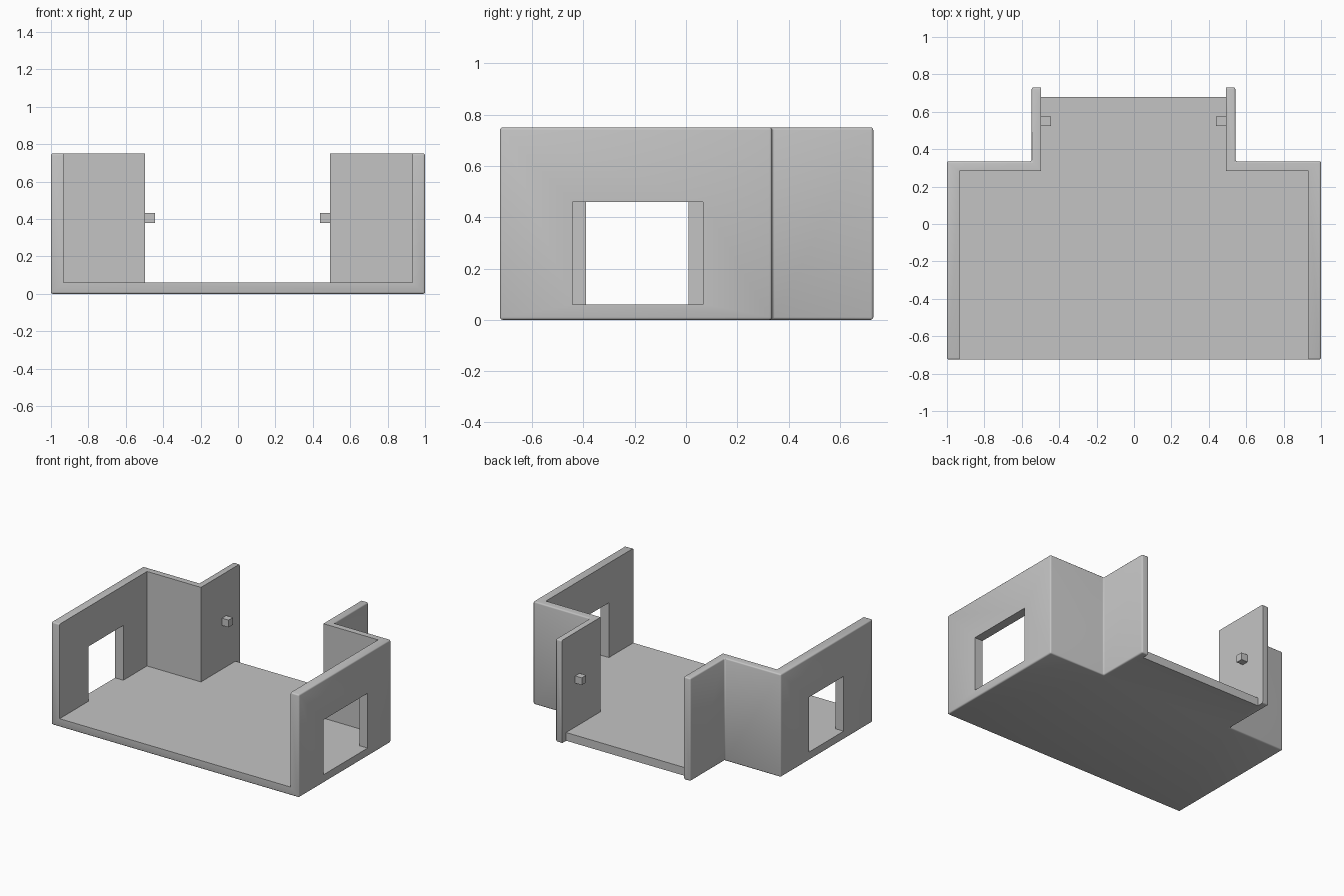
import bpy
import bmesh

default = bpy.data.objects.get("Cube")
if default:
    bpy.data.objects.remove(default, do_unlink=True)

# Plain grey for every part
grey = bpy.data.materials.new("plain grey")
grey.use_nodes = True
COLOUR = (0.55, 0.55, 0.55, 1)
grey.diffuse_color = COLOUR
grey.node_tree.nodes["Principled BSDF"].inputs["Base Color"].default_value = COLOUR

# Main dimensions
FRONT, STEP, BACK = -0.725, 0.335, 0.73
FLOOR, TOP = 0.06, 0.75
NECK_L, NECK_R = -0.497, 0.492      # inner faces of the neck walls
NECK_WALL, SIDE_WALL = 0.05, 0.067


def prism(name, outline, z0, z1, bevel=0):
    """Extrude a counter-clockwise outline upward, optionally easing its edges."""
    bm = bmesh.new()
    base = bm.faces.new([bm.verts.new((x, y, z0)) for x, y in outline])
    out = bmesh.ops.extrude_face_region(bm, geom=[base], use_keep_orig=True)
    moved = [v for v in out["geom"] if isinstance(v, bmesh.types.BMVert)]
    bmesh.ops.translate(bm, verts=moved, vec=(0, 0, z1 - z0))
    bmesh.ops.recalc_face_normals(bm, faces=bm.faces[:])
    if bevel:
        bmesh.ops.bevel(bm, geom=bm.edges[:], offset=bevel, segments=3,
                        profile=0.5, affect='EDGES', clamp_overlap=True)
    mesh = bpy.data.meshes.new(name)
    bm.to_mesh(mesh)
    bm.free()
    mesh.materials.append(grey)
    obj = bpy.data.objects.new(name, mesh)
    bpy.context.collection.objects.link(obj)
    return obj


def block(name, x0, x1, y0, y1, z0, z1):
    return prism(name, [(x0, y0), (x1, y0), (x1, y1), (x0, y1)], z0, z1)


def tee(side, front, step, left, right, back):
    """Wide body with a narrower neck at the back."""
    return [(-side, front), (side, front), (side, step), (right, step),
            (right, back), (left, back), (left, step), (-side, step)]


# Solid T-shaped body with softened outer edges
shell = prism("room_shell",
              tee(1, FRONT, STEP, NECK_L - NECK_WALL, NECK_R + NECK_WALL, BACK),
              0, TOP, bevel=0.01)

# Hollow interior, open neck end, and the two window openings
cutters = [
    prism("interior_cutter",
          tee(1 - SIDE_WALL, -1, 0.283, NECK_L, NECK_R, 1), FLOOR, 1),
    block("neck_end_cutter", NECK_L, NECK_R, 0.68, 1, -0.2, 1),
    block("narrow_window_cutter", -1.2, -0.8, -0.39, 0.01, FLOOR, 0.46),
    block("wide_window_cutter", 0.8, 1.2, -0.443, 0.067, FLOOR, 0.46),
]
bpy.context.view_layer.objects.active = shell
shell.select_set(True)
for cutter in cutters:
    cutter.hide_render = True
    mod = shell.modifiers.new(cutter.name, 'BOOLEAN')
    mod.operation = 'DIFFERENCE'
    mod.solver = 'EXACT'
    mod.object = cutter
    bpy.ops.object.modifier_apply(modifier=mod.name)
    bpy.data.objects.remove(cutter, do_unlink=True)
bpy.ops.object.shade_smooth_by_angle(angle=0.6)

# Small square pegs on the inner faces of the neck walls
for name, x0, x1 in (("right_peg", NECK_L - 0.01, NECK_L + 0.053),
                     ("left_peg", NECK_R - 0.053, NECK_R + 0.01)):
    block(name, x0, x1, 0.525, 0.575, 0.38, 0.433)
